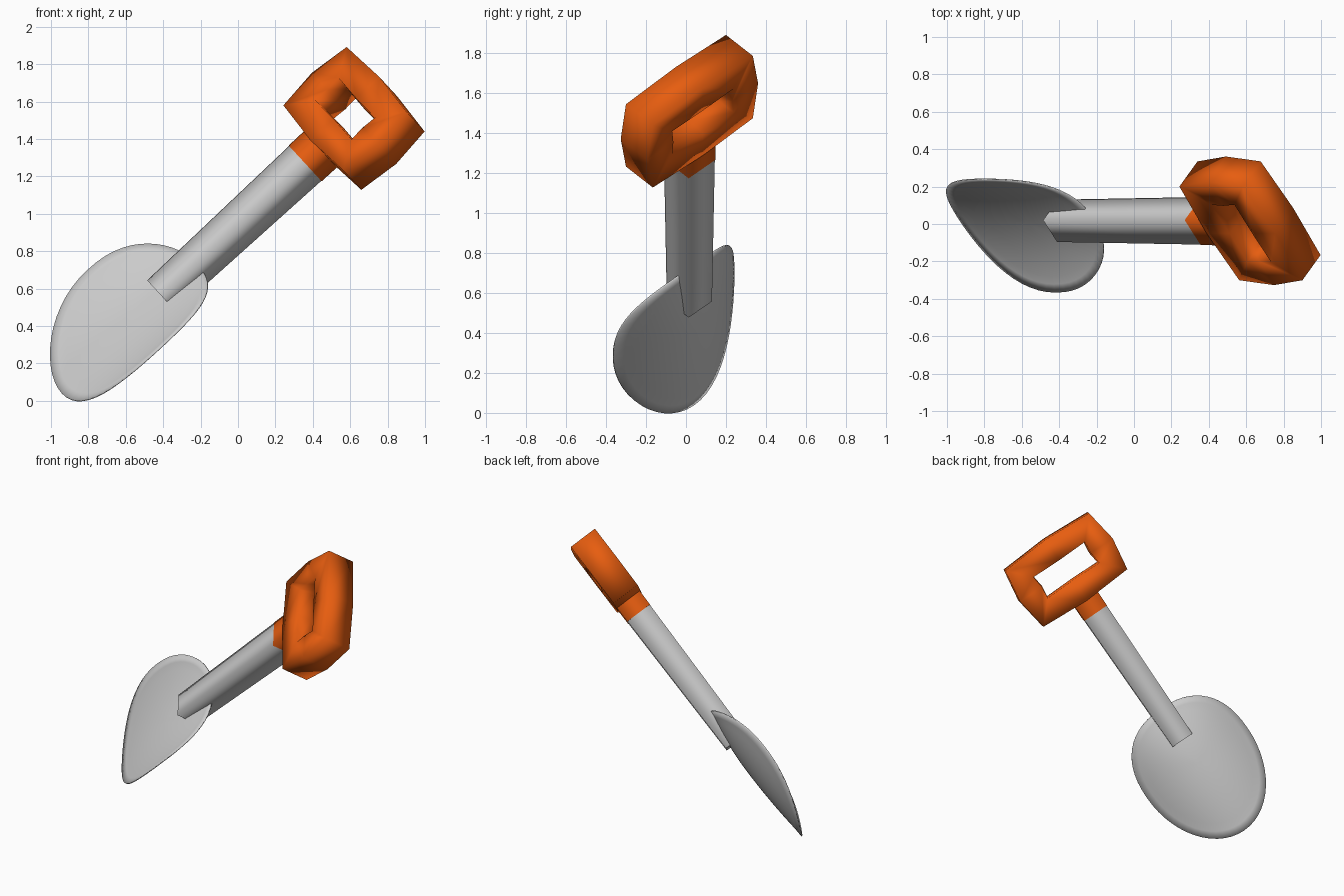
import bpy, bmesh, math
from mathutils import Matrix, Vector

if "Cube" in bpy.data.objects:
    bpy.data.objects.remove(bpy.data.objects["Cube"])

# Tool frame: local Z runs up the shaft, X across the grip, Y out of the blade's hollow side
axis = Vector((0.735, 0, 0.678)).normalized()
up = Vector((-axis.z, 0, axis.x))
across = (Vector((0, 0.727, 0)) + up * 0.685).normalized()
front = axis.cross(across)
frame = Matrix((across, front, axis)).transposed().to_4x4()
frame.translation = (0.62, 0.017, 1.51)

orange = bpy.data.materials.new("orange")
orange.diffuse_color = (0.8, 0.11, 0.005, 1)
orange.use_nodes = True
orange.node_tree.nodes["Principled BSDF"].inputs["Base Color"].default_value = orange.diffuse_color


def make(name, verts, faces, mat=None):
    """Smooth-shaded mesh object in the tool frame with outward normals."""
    me = bpy.data.meshes.new(name)
    me.from_pydata(verts, [], faces)
    bm = bmesh.new()
    bm.from_mesh(me)
    bmesh.ops.recalc_face_normals(bm, faces=bm.faces)
    bm.to_mesh(me)
    bm.free()
    me.shade_smooth()
    ob = bpy.data.objects.new(name, me)
    ob.matrix_world = frame
    bpy.context.collection.objects.link(ob)
    if mat:
        me.materials.append(mat)
    return ob


def square_bar(name, sections, mat=None):
    """Square bar through (half width, z) sections, smooth sides and flat ends."""
    verts = [(sx * h, sy * h, z) for h, z in sections
             for sx, sy in ((-1, -1), (1, -1), (1, 1), (-1, 1))]
    n = len(sections)
    faces = [(4*k + i, 4*k + (i+1) % 4, 4*k + 4 + (i+1) % 4, 4*k + 4 + i)
             for k in range(n - 1) for i in range(4)]
    faces += [(3, 2, 1, 0), tuple(range(4*n - 4, 4*n))]
    ob = make(name, verts, faces, mat)
    for p in ob.data.polygons[-2:]:
        p.use_smooth = False


# Shaft and the collar that joins it to the grip
square_bar("shaft", [(0.080, -1.40), (0.090, -0.35)])
square_bar("grip_collar", [(0.092, -0.355), (0.093, -0.15)], orange)

# Grip: rectangular loop of eight stations with a blunt section
outer = [(0.38, 0), (0.344, 0.23), (0, 0.25), (-0.344, 0.23),
         (-0.38, 0), (-0.344, -0.23), (0, -0.25), (0.344, -0.23)]
inner = [(0.195, 0), (0.205, 0.08), (0, 0.075), (-0.205, 0.08),
         (-0.195, 0), (-0.205, -0.08), (0, -0.075), (0.205, -0.08)]
section = [(0, 0.098), (0.96, 0.098), (1, 0), (0.96, -0.098), (0, -0.098)]
verts = [(o[0] + (i[0] - o[0]) * t, y, o[1] + (i[1] - o[1]) * t)
         for o, i in zip(outer, inner) for t, y in section]
m = len(section)
faces = [(s*m + k, s*m + (k+1) % m, (s+1) % 8 * m + (k+1) % m, (s+1) % 8 * m + k)
         for s in range(8) for k in range(m)]
make("grip", verts, faces, orange)

# Blade: egg-shaped dish, a front and a back skin that meet at a thin rim
RINGS, SEG = 10, 56
Z0, HALF_W, TOP, TIP = -1.60, 0.415, 0.455, 0.545
verts, faces = [], []


def add_skin(depth):
    """Concentric rings from the rim in to a centre point at the given depth."""
    base = len(verts)
    for r in range(RINGS, 0, -1):
        f = r / RINGS
        for k in range(SEG):
            a = math.tau * k / SEG
            s, c = math.sin(a), math.cos(a)
            e = 0.85 if c > 0 else 1.0          # fuller shoulders than tip
            x = math.copysign(abs(s) ** e, s) * HALF_W
            z = abs(c) ** e * TOP if c > 0 else c * TIP
            rim = 0.115 * s * s - (0.01 if c > 0 else 0.03) * c * c
            verts.append((x * f, depth * (1 - f * f) + rim * f * f, Z0 + z * f))
    verts.append((0, depth, Z0))
    for r in range(RINGS - 1):
        b = base + r * SEG
        faces.extend((b + k, b + (k+1) % SEG, b + SEG + (k+1) % SEG, b + SEG + k)
                     for k in range(SEG))
    b = base + (RINGS - 1) * SEG
    faces.extend((b + k, b + (k+1) % SEG, b + SEG) for k in range(SEG))
    return base


back = add_skin(-0.06)
face = add_skin(0.02)
for i in range(SEG):                            # offset the two rims slightly
    verts[back + i] = tuple(Vector(verts[back + i]) - Vector((0, 0.004, 0)))
    verts[face + i] = tuple(Vector(verts[face + i]) + Vector((0, 0.004, 0)))
    j = (i + 1) % SEG
    faces.append((back + i, back + j, face + j, face + i))
make("blade", verts, faces)
